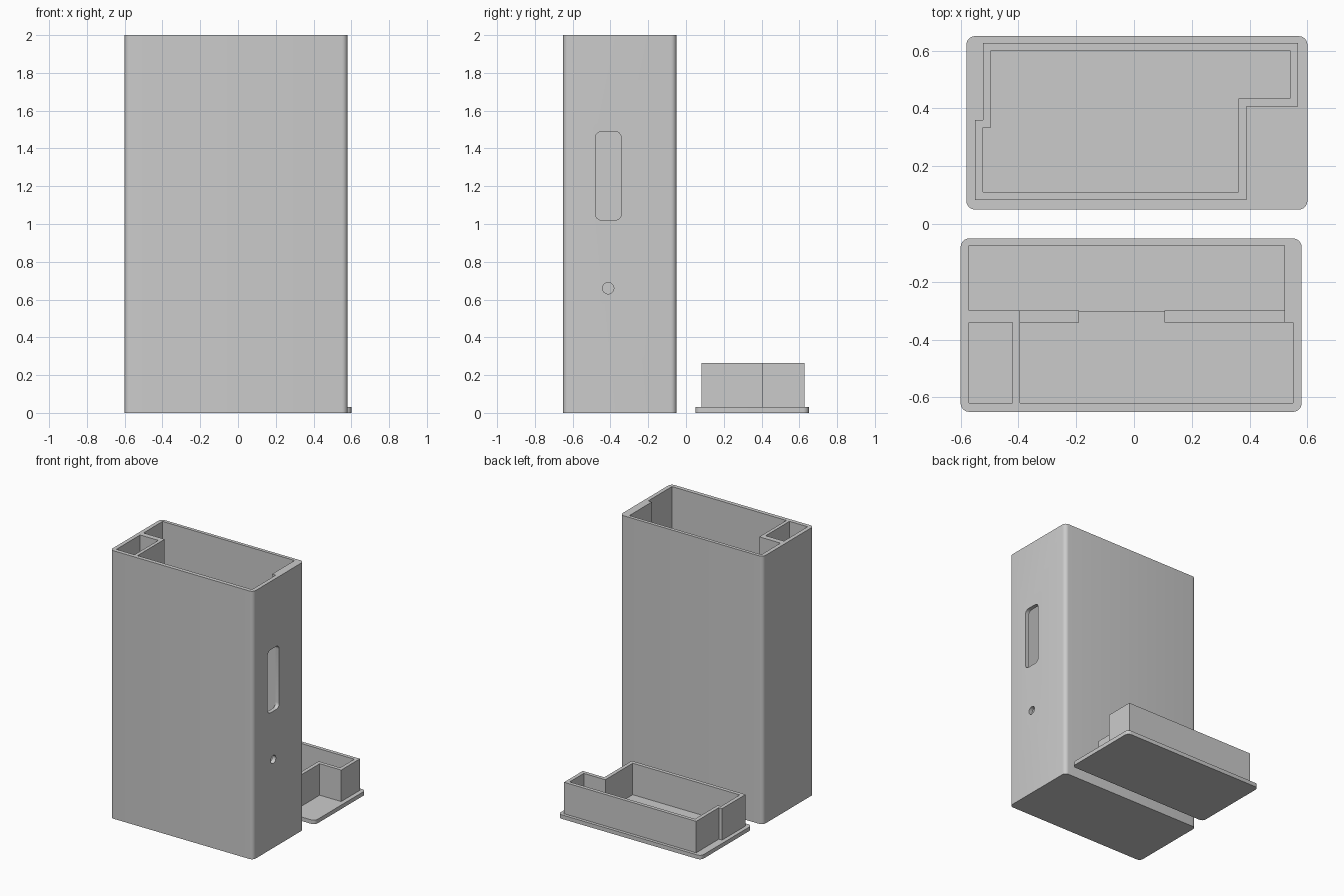
import bpy, bmesh, math

cube = bpy.data.objects.get("Cube")
if cube:
    bpy.data.objects.remove(cube, do_unlink=True)

plastic = bpy.data.materials.new("light_grey_plastic")
plastic.use_nodes = True
grey = (0.6, 0.6, 0.6, 1)
plastic.diffuse_color = grey
plastic.node_tree.nodes["Principled BSDF"].inputs["Base Color"].default_value = grey


def rounded(a0, a1, b0, b1, r, steps=6):
    """Rounded rectangle outline, counter-clockwise."""
    corners = [(a1 - r, b1 - r), (a0 + r, b1 - r), (a0 + r, b0 + r), (a1 - r, b0 + r)]
    return [(a + r * math.cos((q + i / steps) * math.pi / 2),
             b + r * math.sin((q + i / steps) * math.pi / 2))
            for q, (a, b) in enumerate(corners) for i in range(steps + 1)]


def rect(a0, a1, b0, b1):
    return [(a0, b0), (a1, b0), (a1, b1), (a0, b1)]


def prism(name, outline, low, high, axis="z"):
    """Extrude an outline in xy along z, or an outline in yz along x."""
    bm = bmesh.new()
    place = (lambda p: (p[0], p[1], low)) if axis == "z" else (lambda p: (low, p[0], p[1]))
    face = bm.faces.new([bm.verts.new(place(p)) for p in outline])
    moved = bmesh.ops.extrude_face_region(bm, geom=[face])["geom"]
    shift = (0, 0, high - low) if axis == "z" else (high - low, 0, 0)
    bmesh.ops.translate(bm, vec=shift, verts=[v for v in moved if isinstance(v, bmesh.types.BMVert)])
    bmesh.ops.recalc_face_normals(bm, faces=bm.faces)
    mesh = bpy.data.meshes.new(name)
    bm.to_mesh(mesh)
    bm.free()
    mesh.materials.append(plastic)
    obj = bpy.data.objects.new(name, mesh)
    bpy.context.collection.objects.link(obj)
    return obj


def activate(obj):
    bpy.ops.object.select_all(action="DESELECT")
    obj.select_set(True)
    bpy.context.view_layer.objects.active = obj


def cut(obj, cutter):
    cutter.hide_render = True
    mod = obj.modifiers.new("cut", "BOOLEAN")
    mod.operation = "DIFFERENCE"
    mod.solver = "EXACT"
    mod.object = cutter
    activate(obj)
    bpy.ops.object.modifier_apply(modifier=mod.name)
    bpy.data.objects.remove(cutter, do_unlink=True)


def smooth(obj):
    activate(obj)
    bpy.ops.object.shade_smooth_by_angle(angle=math.radians(30))


# Tall case, open at the top
floor = 0.03
case = prism("case", rounded(-0.6, 0.58, -0.65, -0.05, 0.03), 0, 2)
cavity = [(-0.57, -0.075), (-0.57, -0.30), (-0.395, -0.30), (-0.395, -0.62),
          (0.55, -0.62), (0.55, -0.34), (0.52, -0.34), (0.52, -0.075)]
cut(case, prism("cavity_cutter", cavity, floor, 2.1))
cut(case, prism("pocket_cutter", rect(-0.57, -0.42, -0.62, -0.34), floor, 2.1))

# Slot and round hole in the side wall
cut(case, prism("slot_cutter", rounded(-0.48, -0.342, 1.02, 1.49, 0.035), 0.535, 0.62, "x"))
cut(case, prism("hole_cutter", rounded(-0.442, -0.382, 0.63, 0.69, 0.0299), 0.535, 0.62, "x"))
smooth(case)

# Inner partitions stop below the lid's plug, with a gap between them
for name, x0, x1 in (("short_partition", -0.405, -0.19), ("long_partition", 0.105, 0.53)):
    prism(name, rect(x0, x1, -0.34, -0.30), 0.02, 1.75)
prism("raised_floor", rect(-0.4, 0.555, -0.625, -0.301), 0.02, 0.06)

# Lid lying upside down behind the case
lid_plate = prism("lid_plate", rounded(-0.58, 0.6, 0.05, 0.65, 0.03), 0, floor)
smooth(lid_plate)
outer = [(-0.523, 0.627), (-0.523, 0.36), (-0.55, 0.36), (-0.55, 0.083),
         (0.39, 0.083), (0.39, 0.406), (0.568, 0.406), (0.568, 0.627)]
inner = [(-0.495, 0.6), (-0.495, 0.333), (-0.522, 0.333), (-0.522, 0.111),
         (0.362, 0.111), (0.362, 0.434), (0.54, 0.434), (0.54, 0.6)]
lid_rim = prism("lid_rim", outer, 0.02, 0.265)
cut(lid_rim, prism("rim_cutter", inner, 0, 0.3))
